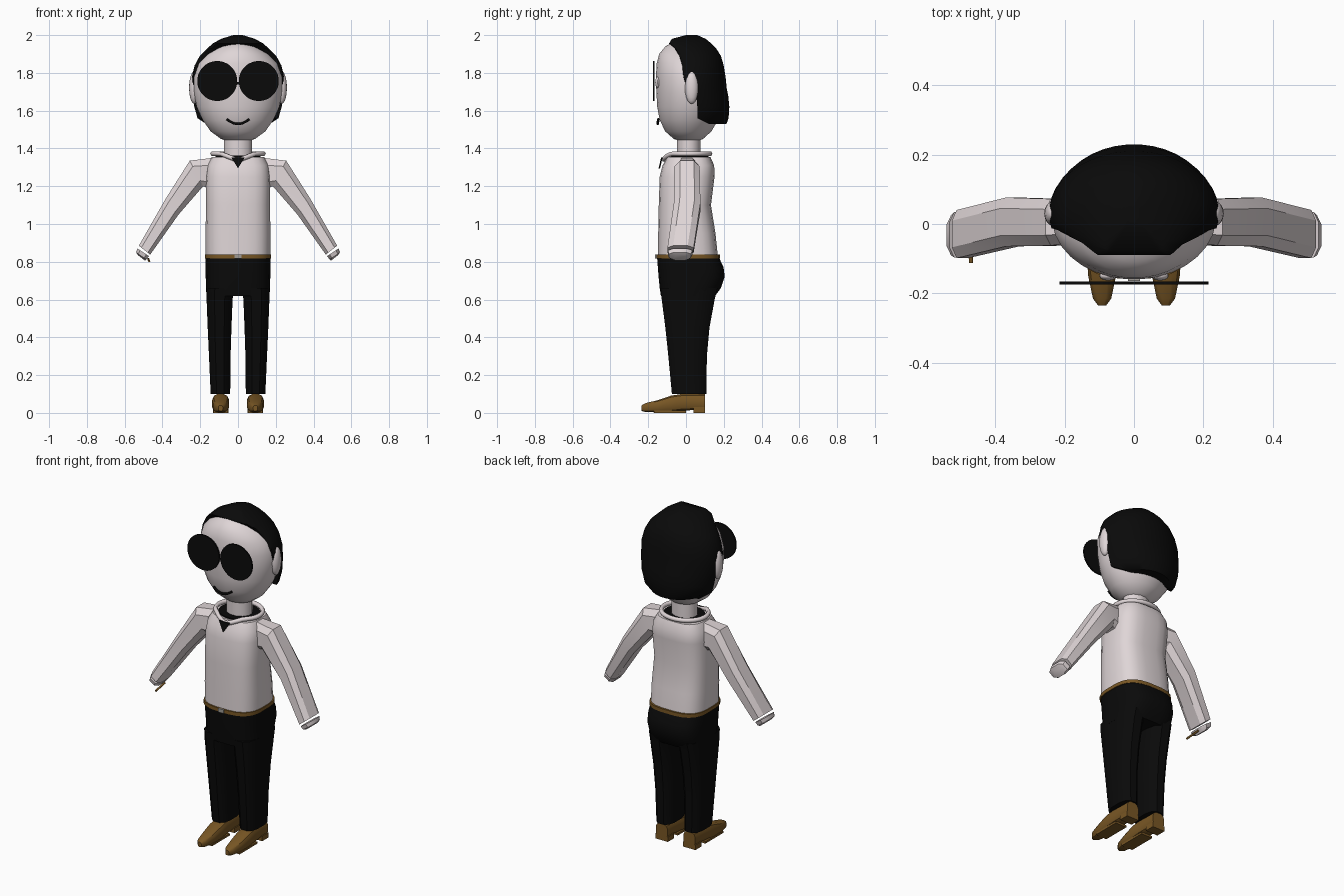
import bpy, bmesh, math
from mathutils import Vector

cube = bpy.data.objects.get("Cube")
if cube:
    bpy.data.objects.remove(cube)


def material(name, rgb):
    m = bpy.data.materials.new(name)
    m.use_nodes = True
    m.diffuse_color = (*rgb, 1)
    m.node_tree.nodes["Principled BSDF"].inputs["Base Color"].default_value = (*rgb, 1)
    return m


PALE = material("pale", (0.74, 0.67, 0.68))
BLACK = material("black", (0.003, 0.003, 0.003))
BROWN = material("brown", (0.19, 0.095, 0.018))
GREY = material("buckle grey", (0.35, 0.33, 0.3))


def finish(bm, name, mat, angle=35):
    bmesh.ops.recalc_face_normals(bm, faces=bm.faces)
    me = bpy.data.meshes.new(name)
    bm.to_mesh(me)
    bm.free()
    me.materials.append(mat)
    me.shade_smooth()
    me.set_sharp_from_angle(angle=math.radians(angle))
    ob = bpy.data.objects.new(name, me)
    bpy.context.scene.collection.objects.link(ob)
    return ob


def loft(name, rings, mat, angle=35):
    """Skin a list of equal-length rings and cap both ends."""
    bm = bmesh.new()
    vs = [[bm.verts.new(p) for p in r] for r in rings]
    n = len(vs[0])
    for a, b in zip(vs, vs[1:]):
        for i in range(n):
            j = (i + 1) % n
            bm.faces.new((a[i], a[j], b[j], b[i]))
    bm.faces.new(vs[0])
    bm.faces.new(vs[-1])
    return finish(bm, name, mat, angle)


def oval(n, power=2):
    """Unit superellipse points."""
    for i in range(n):
        t = math.tau * (i + 0.5) / n
        c, s = math.cos(t), math.sin(t)
        yield (math.copysign(abs(c) ** (2 / power), c),
               math.copysign(abs(s) ** (2 / power), s))


def level(z, x0, x1, y0, y1, n=24, power=2):
    """Horizontal ring filling the given x and y ranges."""
    return [Vector(((x0 + x1) / 2 + u * (x1 - x0) / 2,
                    (y0 + y1) / 2 + v * (y1 - y0) / 2, z)) for u, v in oval(n, power)]


def ball(name, centre, size, mat):
    bm = bmesh.new()
    bmesh.ops.create_uvsphere(bm, u_segments=16, v_segments=10, radius=1)
    for v in bm.verts:
        v.co = Vector(centre) + Vector(a * b for a, b in zip(v.co, size))
    return finish(bm, name, mat)


def box(name, centre, size, mat):
    bm = bmesh.new()
    bmesh.ops.create_cube(bm, size=1)
    for v in bm.verts:
        v.co = Vector(centre) + Vector(a * b for a, b in zip(v.co, size))
    return finish(bm, name, mat)


def tube(name, points, radius, mat, cyclic=False):
    cu = bpy.data.curves.new(name, "CURVE")
    cu.dimensions = "3D"
    cu.bevel_depth = radius
    cu.bevel_resolution = 1
    cu.use_fill_caps = True
    sp = cu.splines.new("POLY")
    sp.points.add(len(points) - 1)
    for p, co in zip(sp.points, points):
        p.co = (*co, 1)
    sp.use_cyclic_u = cyclic
    cu.materials.append(mat)
    ob = bpy.data.objects.new(name, cu)
    bpy.context.scene.collection.objects.link(ob)
    return ob


# Head: height, half width, front, back
HEAD = [(1.435, .04, -.01, .05), (1.45, .09, -.065, .09), (1.49, .145, -.11, .135),
        (1.55, .188, -.14, .17), (1.62, .22, -.153, .19), (1.7, .235, -.158, .2),
        (1.78, .237, -.16, .2), (1.85, .213, -.156, .19), (1.9, .168, -.143, .17),
        (1.94, .11, -.11, .13), (1.965, .05, -.06, .08)]
loft("head", [level(z, -w, w, f, b, 32) for z, w, f, b in HEAD], PALE, 60)

# Hair: height, half width, back, hairline where the front is cut off
HAIR = [(1.53, .17, .215, .12), (1.56, .215, .226, .06), (1.62, .232, .23, .06),
        (1.68, .24, .224, .055), (1.72, .245, .216, 0), (1.78, .245, .21, -.015),
        (1.84, .23, .2, -.02), (1.89, .203, .185, -.035), (1.93, .162, .16, -.06),
        (1.955, .135, .135, -.09), (1.98, .09, .105, -.075), (2, .025, .06, 0)]
hair = []
for z, w, b, line in HAIR:
    ring = level(z, -w, w, -.15, b, 40)
    for p in ring:
        p.y = max(p.y, line)
    hair.append(ring)
loft("hair", hair, BLACK, 50)

loft("neck", [level(z, -.076, .076, -.05, .078, 12) for z in (1.33, 1.47)], PALE)

# Mouth and glasses
tube("mouth", [(x / 100, -.15 + (x / 100) ** 2, 1.53 + 7 * (x / 100) ** 2)
               for x in range(-6, 7)], .007, BLACK)
box("glasses_bridge", (0, -.17, 1.745), (.04, .008, .012), BLACK)

# Torso: height, half width, front, back
TORSO = [(.825, .172, -.15, .17), (.95, .173, -.148, .157), (1.1, .17, -.145, .133),
         (1.25, .172, -.14, .152), (1.31, .165, -.125, .15), (1.355, .14, -.1, .13)]
loft("shirt", [level(z, -w, w, f, b, 24, 3) for z, w, f, b in TORSO], PALE)
loft("undershirt", [level(z, -.12, .12, -.09, .12) for z in (1.35, 1.362)], BLACK)

# Collar dips to a point at the front
collar = []
for p in level(1.372, -.135, .135, -.105, .128, 32):
    if p.y < 0:
        p.z -= .035 * max(0, 1 - abs(p.x) / .09)
        p.y -= .015 * max(0, 1 - abs(p.x) / .09)
    collar.append(p)
tube("collar", collar, .013, PALE, True)
loft("collar_opening", [[Vector((x, y + d, z)) for x, y, z in
     ((-.035, -.128, 1.352), (.035, -.128, 1.352), (0, -.141, 1.295))]
     for d in (-.004, .004)], BLACK)

# Belt and trousers
loft("belt", [level(z, -.177, .177, -.158, .18, 24, 3) for z in (.817, .838)], BROWN)
box("belt_buckle", (0, -.16, .828), (.036, .009, .022), GREY)
HIPS = [(.62, .168, -.134, .155), (.66, .17, -.14, .185), (.72, .172, -.146, .206),
        (.77, .173, -.15, .2), (.822, .172, -.154, .176)]
loft("trouser_hips", [level(z, -w, w, f, b, 24, 3) for z, w, f, b in HIPS], BLACK)

# Arm sections: outer x and z, inner x and z, front, back
ARM = [(.13, 1.35, .13, 1.18, -.045, .055), (.255, 1.335, .185, 1.2, -.062, .072),
       (.385, 1.13, .315, 1.05, -.064, .076), (.525, .885, .465, .838, -.098, .04)]
HAND = [(.532, .87, .472, .83, -.096, .034), (.54, .85, .485, .812, -.09, .025),
        (.53, .835, .492, .806, -.07, .01)]
# Leg sections: height, inner, outer, front, back
LEG = [(.1, .04, .146, -.077, .11), (.3, .038, .155, -.096, .113), (.45, .033, .162, -.112, .127),
       (.6, .027, .168, -.132, .155), (.66, .02, .169, -.138, .17)]
# Shoe sections: y, half width, bottom, top
SHOE = [(-.235, .012, .01, .04), (-.215, .027, .004, .052), (-.15, .041, .002, .068),
        (-.08, .046, .004, .092), (-.03, .044, .01, .1), (.04, .04, .014, .1), (.1, .04, .012, .1)]


def limb(sections, s):
    """Rings running between outer and inner points, eight sided."""
    rings = []
    for ox, oz, ix, iz, f, b in sections:
        rings.append([Vector((s * ((ox + ix) / 2 + u * (ox - ix) / 2 * 1.06),
                              (f + b) / 2 + v * (b - f) / 2 * 1.06,
                              (oz + iz) / 2 + u * (oz - iz) / 2 * 1.06))
                      for u, v in oval(8, 3)])
    return rings


for s, side in ((1, "left"), (-1, "right")):
    ball(side + "_ear", (s * .232, .03, 1.722), (.027, .036, .086), PALE)
    ball(side + "_eye", (s * .075, -.15, 1.75), (.025, .013, .03), PALE)

    # Round dark lens facing forward
    loft(side + "_lens", [[Vector((s * .11 + .106 * u, y, 1.757 + .106 * v))
         for u, v in oval(32)] for y in (-.175, -.166)], BLACK)

    loft(side + "_sleeve", limb(ARM, s), PALE, 30)
    loft(side + "_hand", limb(HAND, s), PALE, 30)

    loft(side + "_trouser_leg",
         [level(z, s * i, s * o, f, b, 12, 2.8) for z, i, o, f, b in LEG], BLACK)

    # Pointed shoe with a separate heel block
    loft(side + "_shoe", [[Vector((s * .092 + w * u, y, (lo + hi) / 2 + v * (hi - lo) / 2))
         for u, v in oval(12, 3)] for y, w, lo, hi in SHOE], BROWN)
    box(side + "_heel", (s * .092, .07, .015), (.082, .06, .03), BROWN)
    box(side + "_sole", (s * .092, -.085, .006), (.075, .17, .012), BROWN)

# Thin stick held in the right hand
tube("hand_stick", [(-.47, -.112, .803), (-.475, -.02, .815)], .006, BROWN)
